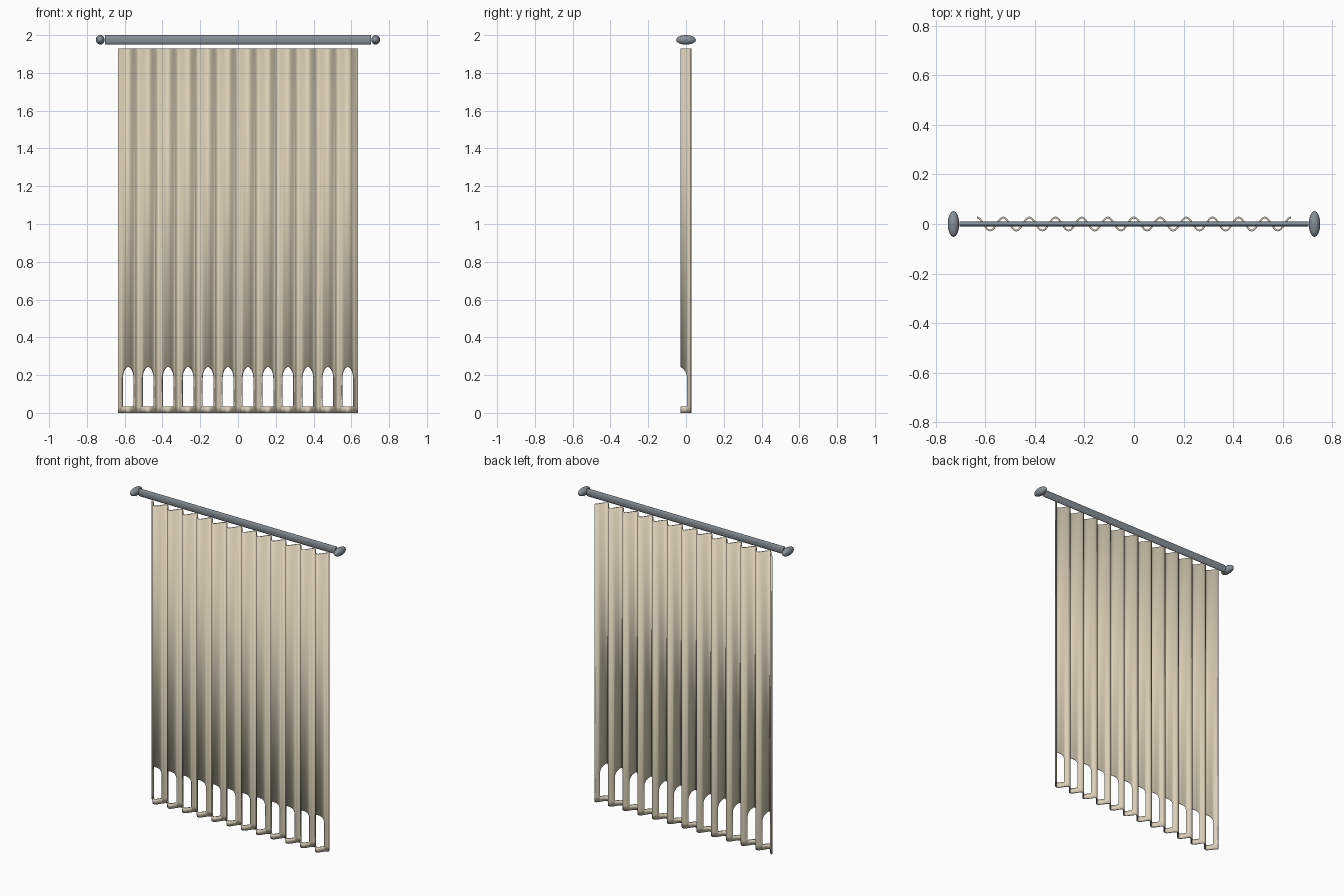
import bpy, bmesh
from math import sin, cos, pi, sqrt

if "Cube" in bpy.data.objects:
    bpy.data.objects.remove(bpy.data.objects["Cube"], do_unlink=True)


def material(name, rgb):
    m = bpy.data.materials.new(name)
    m.use_nodes = True
    m.diffuse_color = (*rgb, 1)
    m.node_tree.nodes["Principled BSDF"].inputs["Base Color"].default_value = (*rgb, 1)
    return m


cream = material("cream_fabric", (0.70, 0.62, 0.47))
steel = material("grey_steel", (0.24, 0.28, 0.32))

PLEATS, PERIOD, DEPTH = 12, 0.1057, 0.0265
TOP, HEM, SPRING, ARCH = 1.93, 0.033, 0.185, 0.058
HALF_CUT = 0.031


def smooth(obj):
    bpy.ops.object.select_all(action='DESELECT')
    obj.select_set(True)
    bpy.context.view_layer.objects.active = obj
    bpy.ops.object.shade_smooth_by_angle(angle=0.7)


# Pleated curtain: vertical strips, each pleat with an arched opening above the hem
half = [HALF_CUT * sin(k * pi / 16) for k in range(9)]
half += [HALF_CUT + (PERIOD / 2 - HALF_CUT) * k / 5 for k in range(1, 6)]
offsets = [-u for u in reversed(half[1:])] + half


def arch_height(u):
    return SPRING + ARCH * sqrt(max(0, 1 - (u / HALF_CUT) ** 2))


bm = bmesh.new()
for p in range(PLEATS):
    centre = (p - (PLEATS - 1) / 2) * PERIOD

    def point(u, z):
        return bm.verts.new((centre + u, -DEPTH * cos(2 * pi * u / PERIOD), z))

    def panel(a, b, low, high):
        bm.faces.new([point(a, low(a)), point(b, low(b)), point(b, high(b)), point(a, high(a))])

    for a, b in zip(offsets, offsets[1:]):
        panel(a, b, lambda u: 0, lambda u: HEM)
        if abs(a + b) / 2 > HALF_CUT:
            panel(a, b, lambda u: HEM, lambda u: SPRING)
        panel(a, b, arch_height, lambda u: TOP)
bmesh.ops.remove_doubles(bm, verts=bm.verts, dist=0.00005)
mesh = bpy.data.meshes.new("curtain")
bm.to_mesh(mesh)
bm.free()
curtain = bpy.data.objects.new("curtain", mesh)
bpy.context.collection.objects.link(curtain)
mesh.materials.append(cream)
solid = curtain.modifiers.new("fabric_thickness", 'SOLIDIFY')
solid.thickness = 0.007
solid.offset = 0
smooth(curtain)

# Flattened rod
bpy.ops.mesh.primitive_cylinder_add(vertices=48, radius=0.025, depth=1.41,
                                    location=(0, 0, 1.975), rotation=(0, pi / 2, 0))
rod = bpy.context.object
rod.name = "rod"
rod.scale = (1, 0.42, 1)
rod.data.materials.append(steel)
smooth(rod)

# Disc-like end caps
for side, name in ((1, "left_finial"), (-1, "right_finial")):
    bpy.ops.mesh.primitive_uv_sphere_add(segments=32, ring_count=20, radius=1,
                                         location=(side * 0.729, 0, 1.975))
    finial = bpy.context.object
    finial.name = name
    finial.scale = (0.023, 0.052, 0.025)
    finial.data.materials.append(steel)
    smooth(finial)
